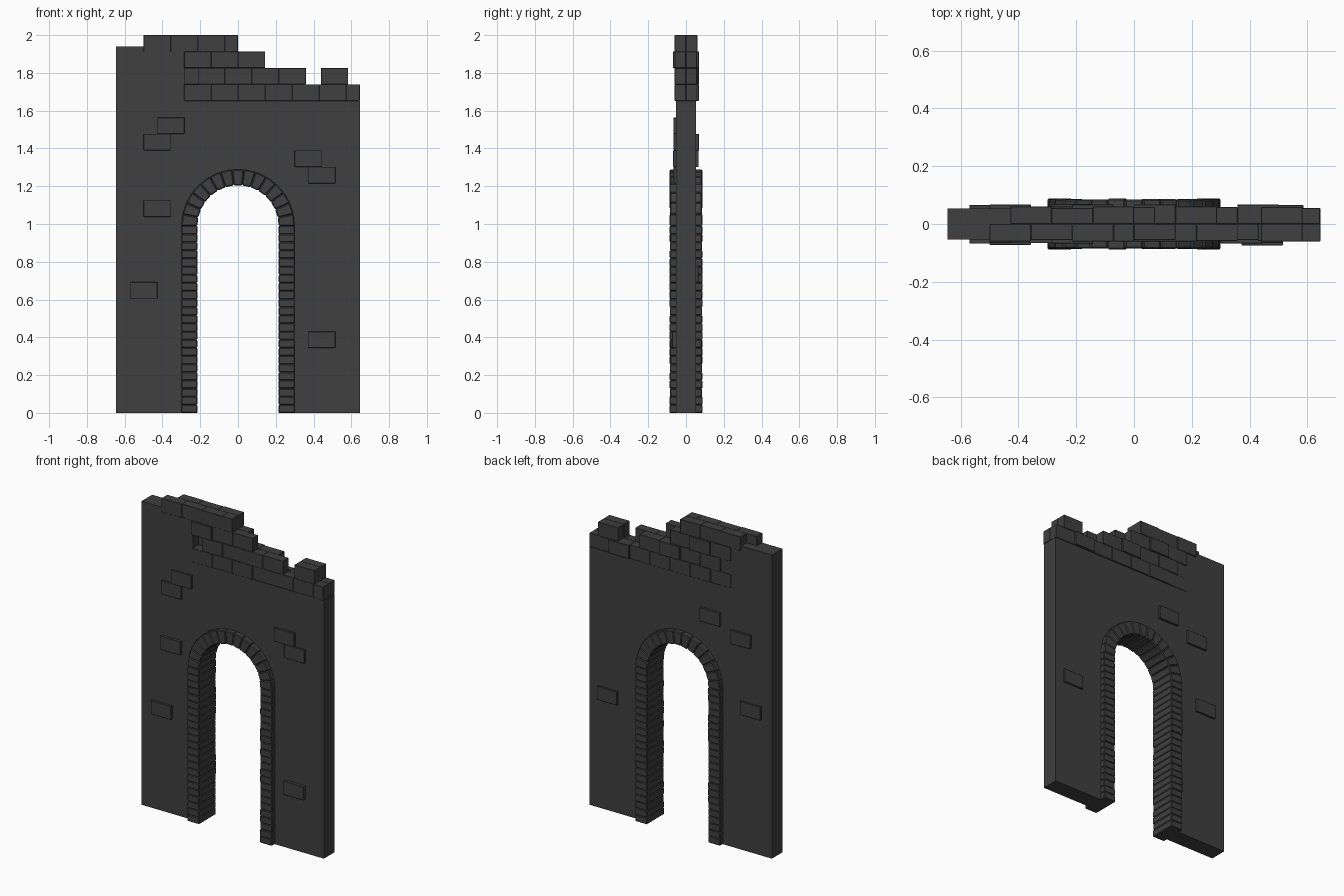
import bpy, bmesh, random
from math import pi, sin, cos

random.seed(4)
cube = bpy.data.objects.get("Cube")
if cube:
    bpy.data.objects.remove(cube, do_unlink=True)

stone = bpy.data.materials.new("dark_stone")
stone.use_nodes = True
colour = (0.05, 0.05, 0.05, 1)
stone.diffuse_color = colour
bsdf = stone.node_tree.nodes["Principled BSDF"]
bsdf.inputs["Base Color"].default_value = colour
bsdf.inputs["Roughness"].default_value = 0.9

BRICK, ROW, HALF = 0.143, 0.087, 0.054
SPRING, INNER, OUTER = 0.99, 0.215, 0.3


def prism(bm, outline, y0, y1):
    """Extrude an x-z outline from y0 to y1."""
    face = bm.faces.new([bm.verts.new((x, y0, z)) for x, z in outline])
    side = bmesh.ops.extrude_face_region(bm, geom=[face])["geom"]
    for v in side:
        if isinstance(v, bmesh.types.BMVert):
            v.co.y = y1


def box(bm, x0, x1, z0, z1, y0, y1):
    prism(bm, [(x0, z0), (x1, z0), (x1, z1), (x0, z1)], y0, y1)


def finish(name, bm, bevel=0):
    bmesh.ops.recalc_face_normals(bm, faces=bm.faces[:])
    mesh = bpy.data.meshes.new(name)
    bm.to_mesh(mesh)
    bm.free()
    mesh.materials.append(stone)
    obj = bpy.data.objects.new(name, mesh)
    bpy.context.collection.objects.link(obj)
    if bevel:
        mod = obj.modifiers.new("worn_edges", "BEVEL")
        mod.width, mod.segments = bevel, 1


def ring(radius, a):
    return radius * cos(a), SPRING + radius * sin(a)


# Wall slab with arched doorway and a broken top
bm = bmesh.new()
gap = 0.26
opening = [ring(gap, pi * i / 24) for i in range(25)]
outline = [(0.645, 0), (0.645, 1.65), (-0.28, 1.65), (-0.28, 1.94), (-0.645, 1.94),
           (-0.645, 0), (-gap, 0)] + opening[::-1] + [(gap, 0)]
prism(bm, outline, -HALF, HALF)
finish("wall", bm)

# Doorway jambs: stacks of thin stones on both sides
bm = bmesh.new()
count = 23
step = SPRING / count
for side in (-1, 1):
    for i in range(count):
        d = 0.086 + random.uniform(-0.002, 0.002)
        x0, x1 = sorted((side * INNER, side * OUTER))
        box(bm, x0, x1, i * step, (i + 1) * step, -d, d)
finish("doorway_jambs", bm, 0.004)

# Arch: wedge stones around a half circle
bm = bmesh.new()
count = 15
for i in range(count):
    a, b = pi * i / count, pi * (i + 1) / count
    d = 0.086 + random.uniform(-0.002, 0.002)
    prism(bm, [ring(INNER, a), ring(OUTER, a), ring(OUTER, b), ring(INNER, b)], -d, d)
finish("arch_stones", bm, 0.005)

# Ruined top courses, as (row, first x, last x), for front and back skins
courses = {
    "front_courses": (-1, [(0, -0.285, 0.645), (1, -0.213, 0.36), (1, 0.44, 0.583),
                           (2, -0.285, 0.145), (3, -0.5, 0)]),
    "back_courses": (1, [(0, -0.357, 0.645), (1, -0.285, 0.29), (1, 0.44, 0.583),
                         (2, -0.357, 0.075), (3, -0.428, 0)]),
}
for name, (side, rows) in courses.items():
    bm = bmesh.new()
    for row, start, end in rows:
        x, z = start, 1.652 + row * ROW
        while x < end - 0.01:
            stop = min(x + BRICK, end)
            depth = HALF + random.choice((0.002, 0.004, 0.006, 0.014))
            y0, y1 = sorted((0, side * depth))
            box(bm, x, stop, z, z + ROW, y0, y1)
            x = stop
    finish(name, bm, 0.0015)

# Loose bricks standing out of the wall faces, as (left x, bottom z)
loose = {
    "front_loose_bricks": (-1, [(-0.5, 1.39), (-0.427, 1.477), (-0.5, 1.038), (-0.57, 0.605),
                                (0.3, 1.303), (0.372, 1.215), (0.372, 0.344)]),
    "back_loose_bricks": (1, [(-0.285, 1.39), (-0.5, 1.303), (0.443, 0.692), (-0.57, 0.866)]),
}
for name, (side, spots) in loose.items():
    bm = bmesh.new()
    for x, z in spots:
        y0, y1 = sorted((0, side * (HALF + random.uniform(0.011, 0.02))))
        box(bm, x, x + BRICK, z, z + ROW, y0, y1)
    finish(name, bm, 0.0015)
